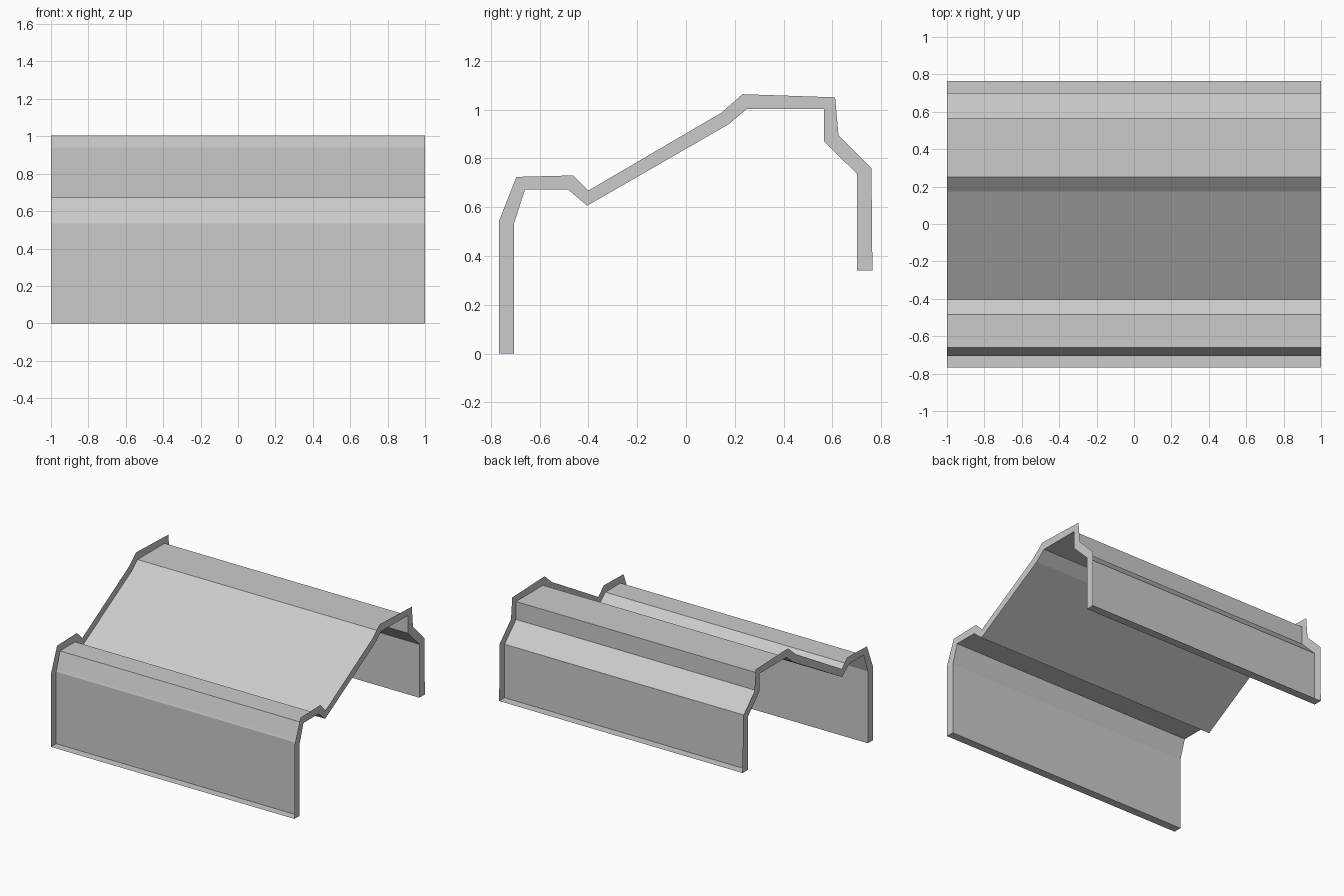
import bpy

if "Cube" in bpy.data.objects:
    bpy.data.objects.remove(bpy.data.objects["Cube"])

# Cross-section of the sheet (y, z), and the outer edge of its end flanges
inner = [(-.705, 0), (-.705, .535), (-.70, .548), (-.66, .672), (-.483, .672), (-.405, .606),
         (.175, .94), (.25, 1.003), (.566, 1.003), (.566, .87), (.70, .737), (.70, .34)]
outer = [(-.766, 0), (-.766, .545), (-.76, .56), (-.695, .724), (-.462, .73), (-.40, .668),
         (.145, .987), (.232, 1.063), (.611, 1.05), (.625, .895), (.76, .76), (.764, .34)]


def strip(name, a, b, flip=False):
    """Quad strip joining two equally long rows of points."""
    n = len(a)
    faces = [(i, i + 1, n + i + 1, n + i) for i in range(n - 1)]
    if flip:
        faces = [f[::-1] for f in faces]
    mesh = bpy.data.meshes.new(name)
    mesh.from_pydata(a + b, [], faces)
    ob = bpy.data.objects.new(name, mesh)
    bpy.context.collection.objects.link(ob)


def row(profile, x):
    return [(x, y, z) for y, z in profile]


# Folded panel
strip("folded_panel", row(inner, -1), row(inner, 1), True)

# Flat flanges standing out from both ends
for name, x in (("left_flange", -1), ("right_flange", 1)):
    strip(name, row(inner, x), row(outer, x), x < 0)

# Flat lips along the two bottom edges
for name, i in (("front_lip", 0), ("back_lip", -1)):
    (y0, z), (y1, _) = inner[i], outer[i]
    strip(name, [(-1, y0, z), (1, y0, z)], [(-1, y1, z), (1, y1, z)], i < 0)
